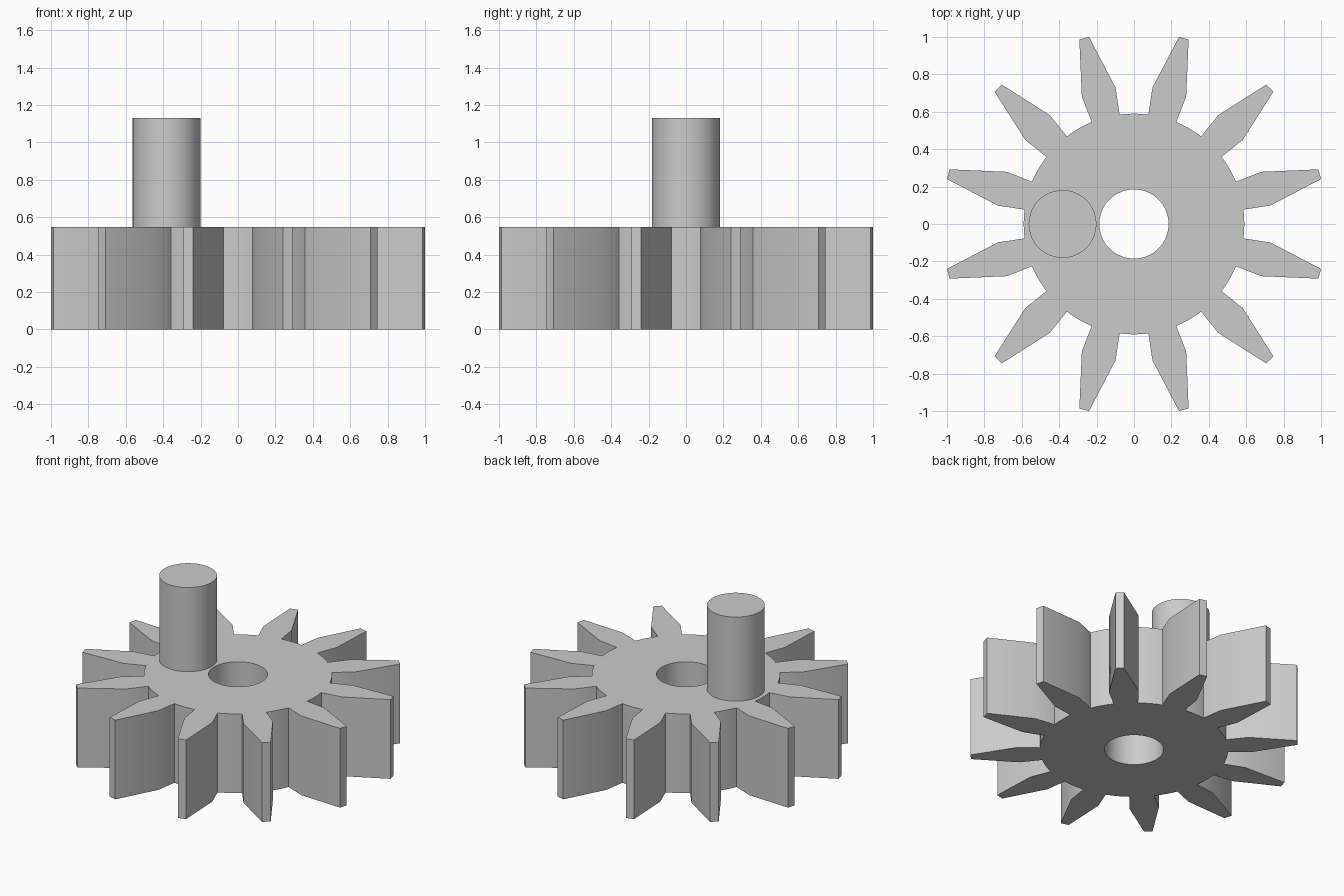
import bpy
import bmesh
from math import radians, sin, cos, pi

cube = bpy.data.objects.get("Cube")
if cube:
    bpy.data.objects.remove(cube, do_unlink=True)

TEETH = 12
GEAR_HEIGHT = 0.548
PIN_TOP = 1.13
ROOT, SHOULDER, TIP = 0.59, 0.735, 1.0284
BORE = 0.185

grey = bpy.data.materials.new("plain grey")
grey.use_nodes = True
grey.diffuse_color = (0.6, 0.6, 0.6, 1)
grey.node_tree.nodes["Principled BSDF"].inputs["Base Color"].default_value = (0.6, 0.6, 0.6, 1)


def polar(radius, degrees):
    a = radians(degrees)
    return (radius * cos(a), radius * sin(a), 0)


def finish(obj):
    obj.data.materials.append(grey)
    bpy.ops.object.select_all(action='DESELECT')
    obj.select_set(True)
    bpy.context.view_layer.objects.active = obj
    bpy.ops.object.shade_smooth_by_angle(angle=radians(30))


def add_loop(bm, points):
    verts = [bm.verts.new(p) for p in points]
    return [bm.edges.new((v, verts[(i + 1) % len(verts)])) for i, v in enumerate(verts)]


# Gear outline: one tooth and the arc to the next, repeated around
step = 360 / TEETH
tooth = [(ROOT, -7.5), (SHOULDER, -7.3), (TIP, -1.5),
         (TIP, 1.5), (SHOULDER, 7.3), (ROOT, 7.5),
         (ROOT, 11.25), (ROOT, 15), (ROOT, 18.75)]
outline = [polar(r, a + step * (k + 0.5)) for k in range(TEETH) for r, a in tooth]
bore = [polar(BORE, 360 * i / 64) for i in range(64)]

# Gear body with a through bore
bm = bmesh.new()
edges = add_loop(bm, outline) + add_loop(bm, bore)
bmesh.ops.triangle_fill(bm, edges=edges, use_beauty=True, use_dissolve=False)
ext = bmesh.ops.extrude_face_region(bm, geom=bm.faces[:])
top = [v for v in ext["geom"] if isinstance(v, bmesh.types.BMVert)]
bmesh.ops.translate(bm, verts=top, vec=(0, 0, GEAR_HEIGHT))
bmesh.ops.recalc_face_normals(bm, faces=bm.faces[:])
mesh = bpy.data.meshes.new("gear_wheel")
bm.to_mesh(mesh)
bm.free()
gear = bpy.data.objects.new("gear_wheel", mesh)
bpy.context.collection.objects.link(gear)
finish(gear)

# Off-centre crank pin standing on the gear
bpy.ops.mesh.primitive_cylinder_add(
    vertices=64, radius=0.181, depth=PIN_TOP - GEAR_HEIGHT,
    location=(-0.382, 0, (PIN_TOP + GEAR_HEIGHT) / 2))
pin = bpy.context.object
pin.name = "crank_pin"
finish(pin)
